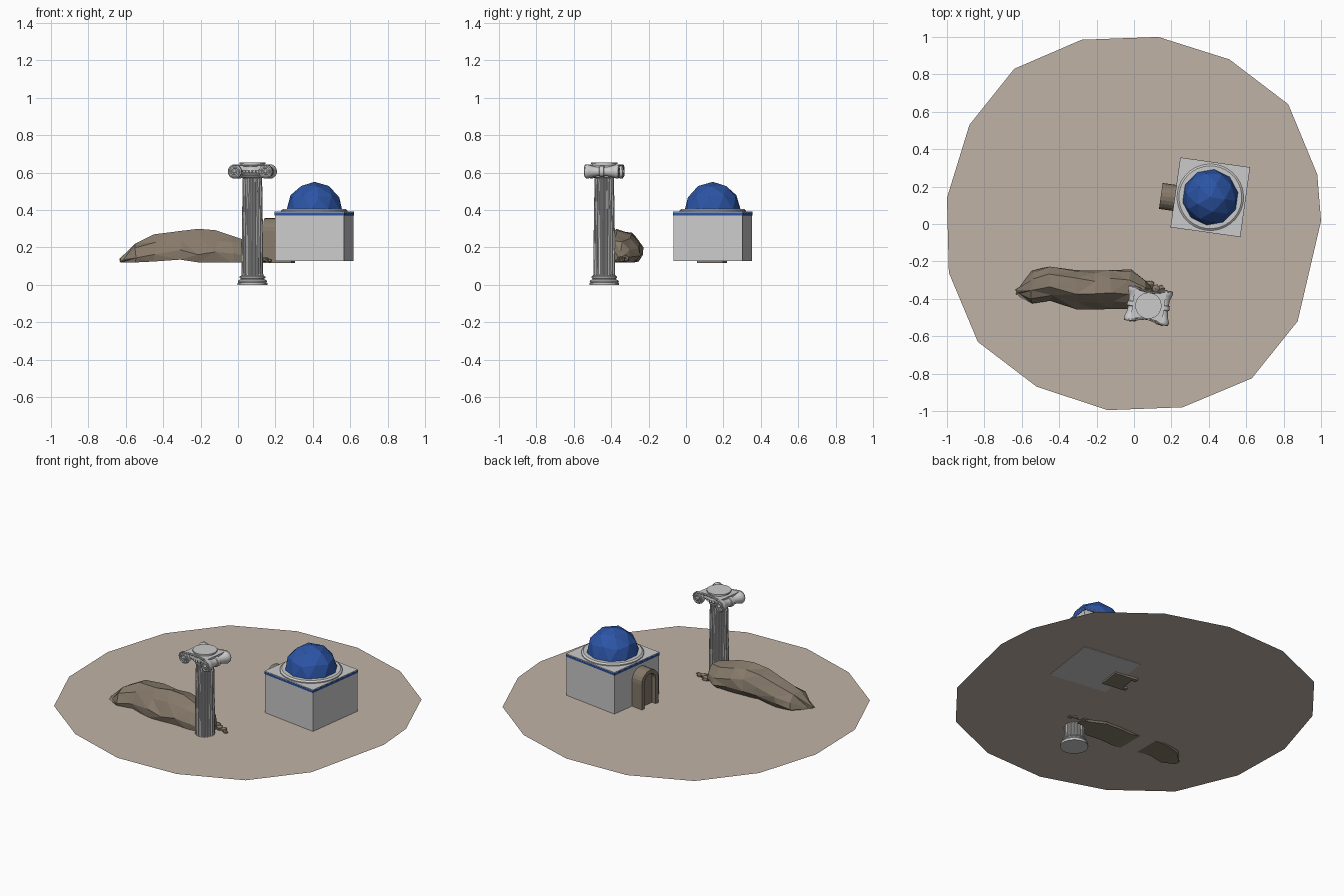
import bpy, bmesh, random
from math import sin, cos, pi, radians
from mathutils import Matrix, Vector

if "Cube" in bpy.data.objects:
    bpy.data.objects.remove(bpy.data.objects["Cube"])

random.seed(4)
TURN = Matrix.Rotation(radians(-8), 4, 'Z')
HOUSE = Matrix.Translation((0.408, 0.143, 0)) @ TURN
COL = Matrix.Translation((0.077, -0.437, 0)) @ TURN


def colour(name, c):
    m = bpy.data.materials.new(name)
    m.diffuse_color = (*c, 1)
    m.use_nodes = True
    m.node_tree.nodes["Principled BSDF"].inputs["Base Color"].default_value = m.diffuse_color
    return m


SAND = colour("sand", (0.53, 0.45, 0.38))
EARTH = colour("earth", (0.24, 0.195, 0.145))
BLUE = colour("blue", (0.025, 0.09, 0.38))


def finish(name, bm, mat=None, frame=Matrix(), smooth=False):
    bmesh.ops.recalc_face_normals(bm, faces=bm.faces)
    bm.transform(frame)
    me = bpy.data.meshes.new(name)
    bm.to_mesh(me)
    bm.free()
    ob = bpy.data.objects.new(name, me)
    bpy.context.collection.objects.link(ob)
    if mat:
        me.materials.append(mat)
    if smooth:
        bpy.ops.object.select_all(action='DESELECT')
        ob.select_set(True)
        bpy.context.view_layer.objects.active = ob
        bpy.ops.object.shade_smooth_by_angle(angle=radians(35))
    return ob


def loft(bm, rings):
    vs = [[bm.verts.new(p) for p in r] for r in rings]
    n = len(vs[0])
    for a, b in zip(vs, vs[1:]):
        for i in range(n):
            bm.faces.new((a[i], a[(i + 1) % n], b[(i + 1) % n], b[i]))
    bm.faces.new(vs[0])
    bm.faces.new(vs[-1])


def lathe(name, prof, n, frame, mat=None, flute=0.0, smooth=True):
    # every fourth point starts a flute; the ridge keeps full radius
    bm = bmesh.new()
    dip = (0, 0, 0.8, 0.8)
    loft(bm, [[((r - flute * dip[i % 4]) * cos(2 * pi * i / n),
                (r - flute * dip[i % 4]) * sin(2 * pi * i / n), z)
               for i in range(n)] for r, z in prof])
    return finish(name, bm, mat, frame, smooth)


def box(name, size, centre, frame, mat=None):
    bm = bmesh.new()
    bmesh.ops.create_cube(bm, size=1, matrix=Matrix.Translation(centre) @ Matrix.Diagonal((*size, 1)))
    return finish(name, bm, mat, frame)


# Flat ground sheet
edge = [(0.13, 1), (0.51, 0.88), (0.825, 0.64), (0.98, 0.265), (1, 0.016), (0.875, -0.52),
        (0.63, -0.825), (0.26, -0.98), (-0.14, -0.995), (-0.52, -0.87), (-0.835, -0.63),
        (-0.99, -0.26), (-1, 0.14), (-0.88, 0.53), (-0.64, 0.83), (-0.28, 0.985)]
bm = bmesh.new()
bm.faces.new([bm.verts.new((x, y, 0.13)) for x, y in reversed(edge)])
me_ground = finish("ground", bm, SAND)
me_ground.data.polygons[0].normal.z < 0 and me_ground.data.flip_normals()

# House walls, blue band, roof, collar and faceted dome
box("house_walls", (0.373, 0.373, 0.247), (0, 0, 0.2505), HOUSE)
box("roof_band", (0.377, 0.377, 0.014), (0, 0, 0.379), HOUSE, BLUE)
box("roof_slab", (0.375, 0.375, 0.006), (0, 0, 0.388), HOUSE)
lathe("dome_collar", [(0.178, 0.39), (0.178, 0.397), (0.168, 0.405)], 32, HOUSE)
bm = bmesh.new()
bmesh.ops.create_icosphere(bm, subdivisions=2, radius=0.151)
bmesh.ops.bisect_plane(bm, geom=bm.verts[:] + bm.edges[:] + bm.faces[:], dist=1e-4,
                       plane_co=(0, 0, 0), plane_no=(0, 0, -1), clear_outer=True)
bm.transform(Matrix.Translation((0, 0, 0.4)))
finish("dome", bm, BLUE, HOUSE)


# Arched doorway: outer frame strip around a recessed panel
def arch(w, top, z0, n=10):
    pts = [(w, z0)] + [(w * cos(pi * i / n), top - w + w * sin(pi * i / n)) for i in range(n + 1)]
    return pts + [(-w, z0)]


DY = -0.03
bm = bmesh.new()
outer, inner = arch(0.07, 0.357, 0.117), arch(0.046, 0.333, 0.117)
sections = []
for (a, b), (c, d) in zip(outer, inner):
    sections.append([(-0.263, a + DY, b), (-0.263, c + DY, d), (-0.11, c + DY, d), (-0.11, a + DY, b)])
loft(bm, sections)
finish("door_frame", bm, EARTH, HOUSE)
bm = bmesh.new()
loft(bm, [[(x, y + DY, z) for y, z in inner] for x in (-0.235, -0.11)])
finish("door_panel", bm, EARTH, HOUSE)

# Long rock: faceted cross-sections (x, y front, y back, z bottom, z top)
stations = [(-0.625, -0.38, -0.34, 0.12, 0.14), (-0.55, -0.425, -0.25, 0.12, 0.22),
            (-0.45, -0.41, -0.225, 0.125, 0.27), (-0.31, -0.465, -0.24, 0.135, 0.288),
            (-0.21, -0.455, -0.25, 0.12, 0.30), (-0.12, -0.45, -0.245, 0.12, 0.292),
            (-0.03, -0.46, -0.25, 0.12, 0.262), (0.05, -0.445, -0.30, 0.12, 0.235),
            (0.10, -0.42, -0.33, 0.122, 0.18)]
section = [(0.05, 0), (0, 0.3), (0.18, 0.75), (0.4, 1), (0.75, 0.95), (0.95, 0.6), (1, 0.25), (0.85, 0)]
bm = bmesh.new()
rings = []
for x, y0, y1, z0, z1 in stations:
    ring = []
    for u, v in section:
        k = 0 if v in (0, 1) else 1
        ring.append((x + k * random.uniform(-0.015, 0.015),
                     y0 + (y1 - y0) * (u + k * random.uniform(-0.04, 0.04)),
                     z0 + (z1 - z0) * (v + k * random.uniform(-0.08, 0.04))))
    rings.append(ring)
loft(bm, rings)
bmesh.ops.triangulate(bm, faces=bm.faces[:])
finish("long_rock", bm, EARTH)

# Pebbles at the rock's right end
for i, (x, y, r) in enumerate([(0.085, -0.325, 0.026), (0.115, -0.345, 0.024), (0.145, -0.345, 0.02), (0.17, -0.365, 0.014)]):
    bm = bmesh.new()
    bmesh.ops.create_icosphere(bm, subdivisions=1, radius=r)
    for v in bm.verts:
        v.co *= random.uniform(0.85, 1.15)
        v.co.z *= 0.75
    finish(f"pebble_{i}", bm, EARTH, Matrix.Translation((x, y, 0.12 + 0.75 * r)))

# Column base, fluted shaft and necking
lathe("column_base", [(0.08, 0), (0.08, 0.009), (0.074, 0.01), (0.078, 0.016), (0.077, 0.022), (0.07, 0.027),
                      (0.064, 0.03), (0.064, 0.035), (0.069, 0.038), (0.069, 0.044), (0.06, 0.05)], 32, COL)
lathe("column_shaft", [(0.06, 0.045), (0.058, 0.06), (0.057, 0.25), (0.052, 0.575), (0.054, 0.59)],
      80, COL, flute=0.007)
lathe("column_neck", [(0.05, 0.57), (0.058, 0.576), (0.058, 0.583), (0.054, 0.586), (0.068, 0.6), (0.073, 0.612),
                      (0.07, 0.625)], 32, COL)

# Ionic capital: cushion, concave bolsters, scrolls and round top
bm = bmesh.new()
top = [(-0.085, -0.08), (0, -0.066), (0.085, -0.08), (0.085, 0.08), (0, 0.066), (-0.085, 0.08)]
loft(bm, [[(x, y, z) for x, y in top] for z in (0.612, 0.642)])
finish("capital_cushion", bm, None, COL)
lathe("capital_top", [(0.064, 0.635), (0.064, 0.645), (0.07, 0.647), (0.07, 0.655)], 32, COL)

half = [(0.036, 0.088), (0.038, 0.078), (0.034, 0.066), (0.027, 0.045), (0.024, 0.022),
        (0.025, 0.014), (0.03, 0.011)]
bolster = [(r, -y) for r, y in half] + [(r, y) for r, y in reversed(half)]
CX, CZ = 0.084, 0.606
for name, s in (("left", -1), ("right", 1)):
    lathe(f"{name}_bolster", bolster, 20,
          COL @ Matrix.Translation((s * CX, 0, CZ)) @ Matrix.Rotation(-pi / 2, 4, 'X'))


def tube(name, pts, r):
    cu = bpy.data.curves.new(name, 'CURVE')
    cu.dimensions = '3D'
    cu.bevel_depth, cu.bevel_resolution, cu.use_fill_caps = r, 1, True
    sp = cu.splines.new('POLY')
    sp.points.add(len(pts) - 1)
    for p, q in zip(sp.points, pts):
        p.co = (*(COL @ Vector(q)), 1)
    bpy.context.collection.objects.link(bpy.data.objects.new(name, cu))


for name, s in (("front", -1), ("back", 1)):
    spiral = []
    for i in range(37):
        a, r = pi / 2 - i * 4 * pi / 36, 0.035 - 0.028 * i / 36
        spiral.append((CX + r * cos(a), s * 0.089, CZ + r * sin(a)))
    mirror = [(-x, y, z) for x, y, z in reversed(spiral)]
    tube(f"{name}_scroll", mirror + [(0, s * 0.07, 0.636)] + spiral, 0.0045)
    for x in (-CX, CX):
        bm = bmesh.new()
        bmesh.ops.create_icosphere(bm, subdivisions=2, radius=0.009)
        finish(f"{name}_scroll_eye", bm, None, COL @ Matrix.Translation((x, s * 0.089, CZ)), True)
    # Row of egg ornaments under the cushion
    for k in range(-2, 3):
        bm = bmesh.new()
        bmesh.ops.create_icosphere(bm, subdivisions=2, radius=0.008)
        a = s * pi / 2 + k * 0.27
        finish(f"{name}_egg_{k + 2}", bm, None,
               COL @ Matrix.Translation((0.07 * cos(a), 0.07 * sin(a), 0.605)), True)
